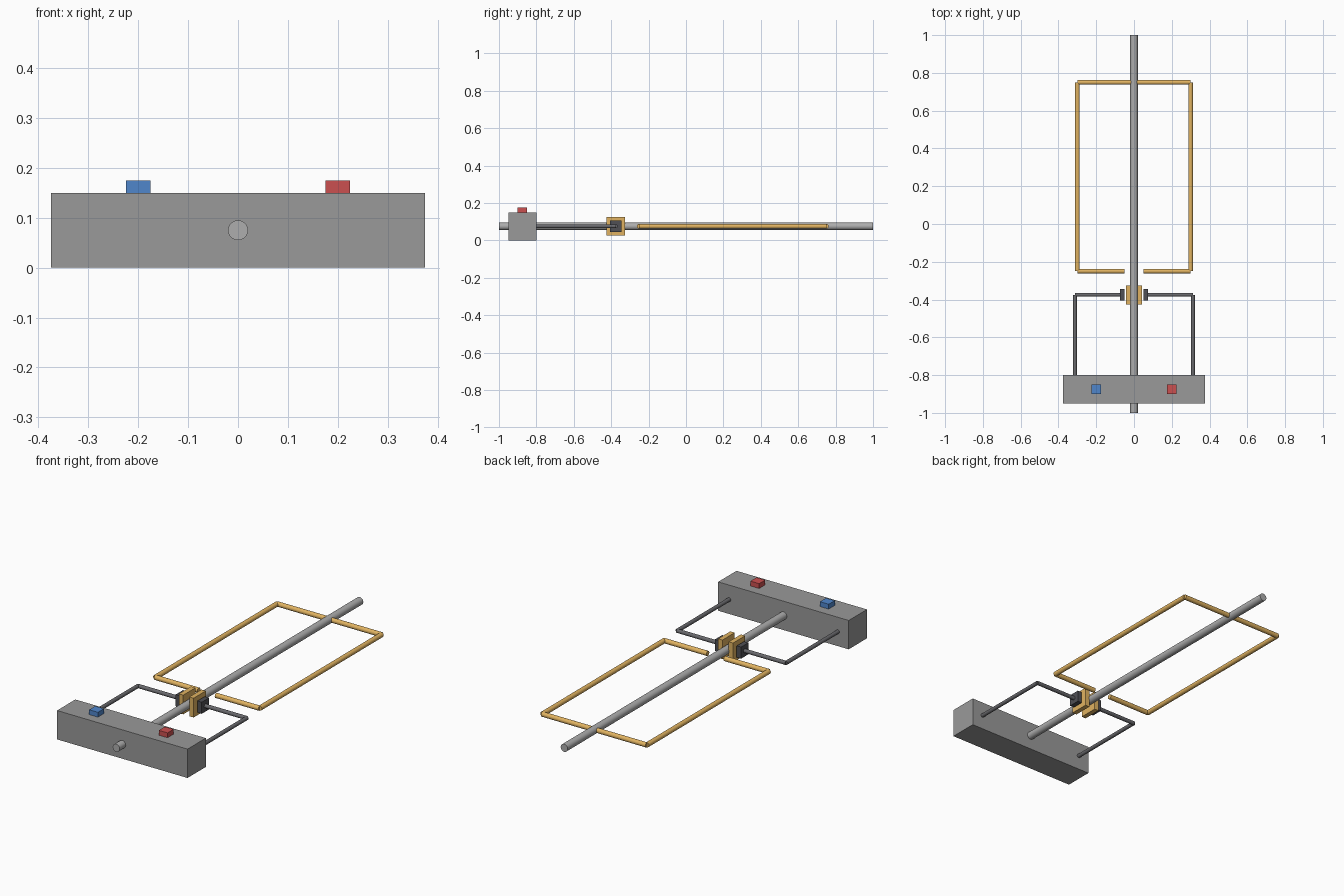
import bpy
from mathutils import Vector

if "Cube" in bpy.data.objects:
    bpy.data.objects.remove(bpy.data.objects["Cube"])

Z = 0.075  # height of the shaft axis


def material(name, rgb):
    m = bpy.data.materials.new(name)
    m.diffuse_color = (*rgb, 1)
    m.use_nodes = True
    m.node_tree.nodes["Principled BSDF"].inputs["Base Color"].default_value = m.diffuse_color
    return m


COPPER = material("copper", (0.75, 0.45, 0.12))
DARK = material("dark_grey", (0.14, 0.14, 0.15))
CARBON = material("carbon", (0.08, 0.08, 0.09))
BODY = material("body_grey", (0.32, 0.32, 0.32))
STEEL = material("steel", (0.42, 0.42, 0.42))
RED = material("red", (0.6, 0.08, 0.08))
BLUE = material("blue", (0.08, 0.24, 0.6))


def box(name, centre, size, mat):
    bpy.ops.mesh.primitive_cube_add(size=1, location=centre)
    ob = bpy.context.object
    ob.name = name
    ob.scale = size
    bpy.ops.object.transform_apply(location=False, rotation=False, scale=True)
    ob.data.materials.append(mat)


def rod(name, a, b, radius, mat):
    a, b = Vector((*a, Z)), Vector((*b, Z))
    d = b - a
    bpy.ops.mesh.primitive_cylinder_add(
        vertices=32, radius=radius, depth=d.length, location=(a + b) / 2,
        rotation=d.to_track_quat('Z', 'Y').to_euler())
    ob = bpy.context.object
    ob.name = name
    ob.data.materials.append(mat)
    bpy.ops.object.shade_smooth_by_angle()


# Battery housing and shaft
box("battery_box", (0, -0.875, Z), (0.75, 0.15, 0.15), BODY)
rod("shaft", (0, -1), (0, 1), 0.02, STEEL)

# Coil rear bar
rod("coil_rear_bar", (-0.3, 0.75), (0.3, 0.75), 0.0125, COPPER)

for side, s, colour in (("left", -1, BLUE), ("right", 1, RED)):
    # Battery terminal
    box(side + "_terminal", (s * 0.2, -0.875, 0.1625), (0.05, 0.05, 0.025), colour)
    # Coil side and split front bar
    rod(side + "_coil_side", (s * 0.3, -0.25), (s * 0.3, 0.75), 0.0125, COPPER)
    rod(side + "_coil_front_bar", (s * 0.3, -0.25), (s * 0.05, -0.25), 0.0125, COPPER)
    # Commutator plate and brush
    box(side + "_commutator_plate", (s * 0.03, -0.375, Z), (0.025, 0.1, 0.1), COPPER)
    box(side + "_brush", (s * 0.0625, -0.375, Z), (0.025, 0.06, 0.06), CARBON)
    # Wire from housing to brush
    rod(side + "_lead", (s * 0.3125, -0.81), (s * 0.3125, -0.375), 0.01, DARK)
    rod(side + "_brush_arm", (s * 0.3125, -0.375), (s * 0.065, -0.375), 0.01, DARK)
